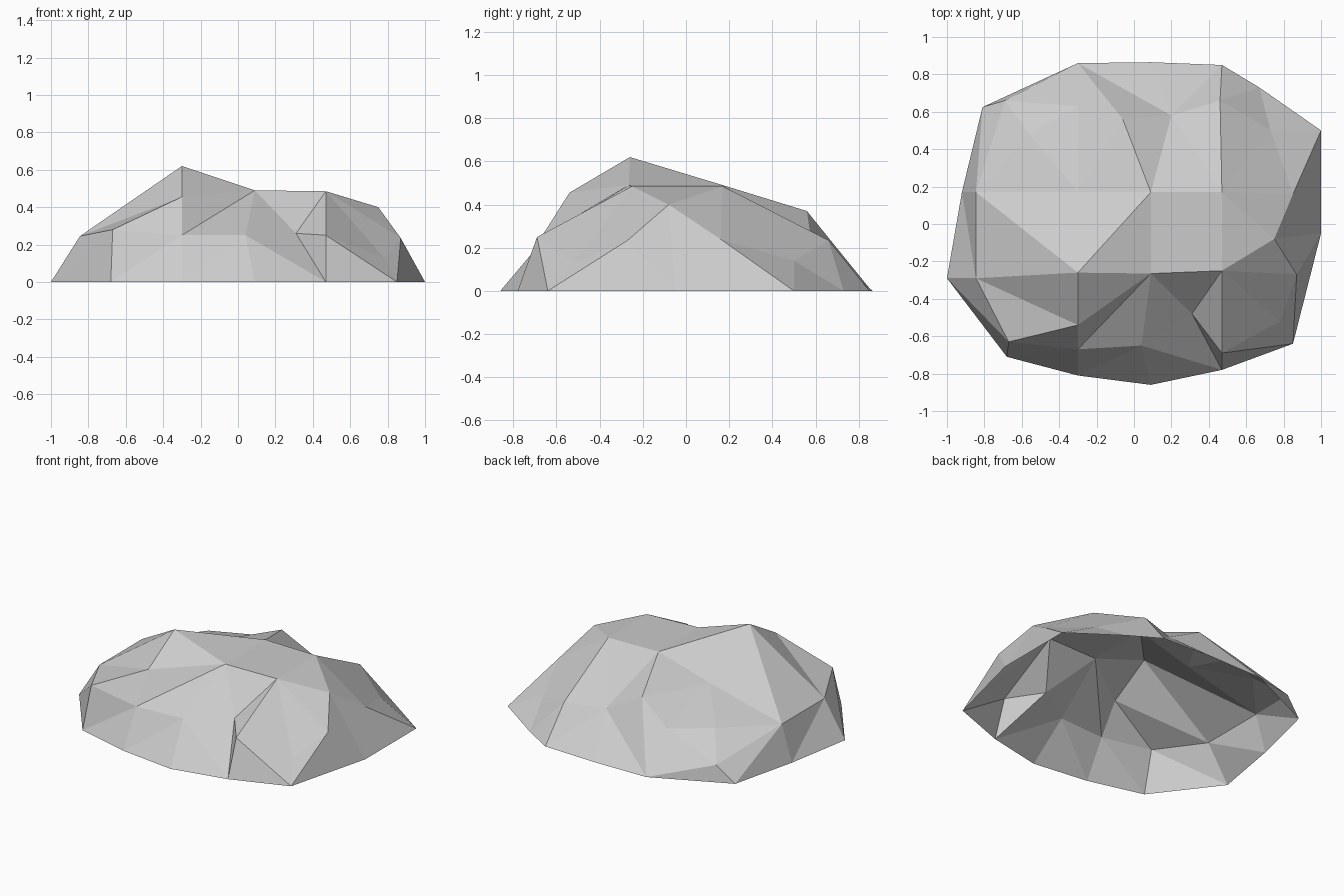
import bpy
import bmesh
from mathutils import Vector
from mathutils.geometry import delaunay_2d_cdt

if "Cube" in bpy.data.objects:
    bpy.data.objects.remove(bpy.data.objects["Cube"], do_unlink=True)

# Ground outline, counter-clockwise, resting on the floor
outline = {
    "A": (-1, -.29), "B": (-.68, -.71), "C": (-.3, -.81), "D": (.09, -.86),
    "E": (.47, -.78), "F": (.85, -.64), "G": (1, -.05), "H": (1, .5),
    "I": (.67, .73), "J": (.47, .85), "K": (.09, .865), "L": (-.3, .86),
    "M": (-.81, .625), "N": (-.92, .17),
}

# Corners of the crown, from the summit along the ridge
crown = {
    "summit": (-.3, -.26, .62), "saddle": (.09, -.265, .49),
    "crest": (.47, -.25, .485), "brow": (.75, -.08, .4),
    "ridge": (.09, .17, .49), "rear_crest": (.47, .17, .485),
    "hollow": (-.3, .17, .38), "spur": (-.06, .56, .37),
}

# Corners of the front slope
front = {
    "nose": (-.3, -.54, .455), "chin": (-.3, -.67, .25),
    "cheek": (-.67, -.63, .28), "belly": (.04, -.65, .25),
    "notch": (.31, -.48, .26), "lip": (.47, -.69, .25),
    "knee": (.78, -.52, .13), "elbow": (.87, -.27, .235),
}

# Corners of the flanks and the rear slope
rear = {
    "flank": (-.845, -.29, .245), "hip": (-.845, .17, .245),
    "shoulder": (.85, .16, .24), "heel": (.73, .5, .14),
    "gully": (.2, .58, .23), "back": (.46, .66, .235),
    "tail": (-.3, .63, .243), "corner": (-.69, .66, .11),
    "bulge": (-.56, .48, .26),
}

# Creases between facets, each a chain of corner names
creases = [
    "A flank summit saddle crest brow shoulder heel H",
    "brow elbow G", "elbow knee F", "crest lip E", "lip knee",
    "saddle notch E", "notch crest", "notch belly D", "saddle belly",
    "saddle chin belly", "summit nose chin C", "flank nose cheek flank",
    "cheek B", "flank hip N", "hip corner M", "corner tail spur ridge",
    "spur gully ridge", "K gully L", "corner bulge hollow", "bulge tail",
    "summit hollow ridge", "hollow tail", "hollow hip", "tail L",
    "saddle ridge rear_crest back J", "crest rear_crest shoulder",
    "gully back heel I", "back I",
]

corners = {name: (x, y, 0) for name, (x, y) in outline.items()}
for group in (crown, front, rear):
    corners.update(group)
names = list(corners)
index = {name: i for i, name in enumerate(names)}

edges = []
for chain in creases:
    links = [index[name] for name in chain.split()]
    edges += list(zip(links, links[1:]))


def build_facets(name, material):
    """Fill the outline with flat facets that follow the creases."""
    flat = [Vector(corners[n][:2]) for n in names]
    border = [index[n] for n in outline]
    points, _, faces, origins, _, _ = delaunay_2d_cdt(
        flat, edges, [border], 1, 0.0001)
    bm = bmesh.new()
    verts = []
    for point, origin in zip(points, origins):
        height = corners[names[origin[0]]][2] if origin else 0
        verts.append(bm.verts.new((point.x, point.y, height)))
    for face in faces:
        bm.faces.new([verts[i] for i in face])
    # Open underneath, with every facet facing outward
    for face in bm.faces:
        face.normal_update()
        if face.normal.z < 0:
            face.normal_flip()
    mesh = bpy.data.meshes.new(name)
    bm.to_mesh(mesh)
    bm.free()
    mesh.materials.append(material)
    rock = bpy.data.objects.new(name, mesh)
    bpy.context.collection.objects.link(rock)
    return rock


# Stone colour
stone = bpy.data.materials.new("stone_grey")
stone.use_nodes = True
grey = (.6, .6, .6, 1)
stone.diffuse_color = grey
stone.node_tree.nodes["Principled BSDF"].inputs["Base Color"].default_value = grey

build_facets("rock", stone)
